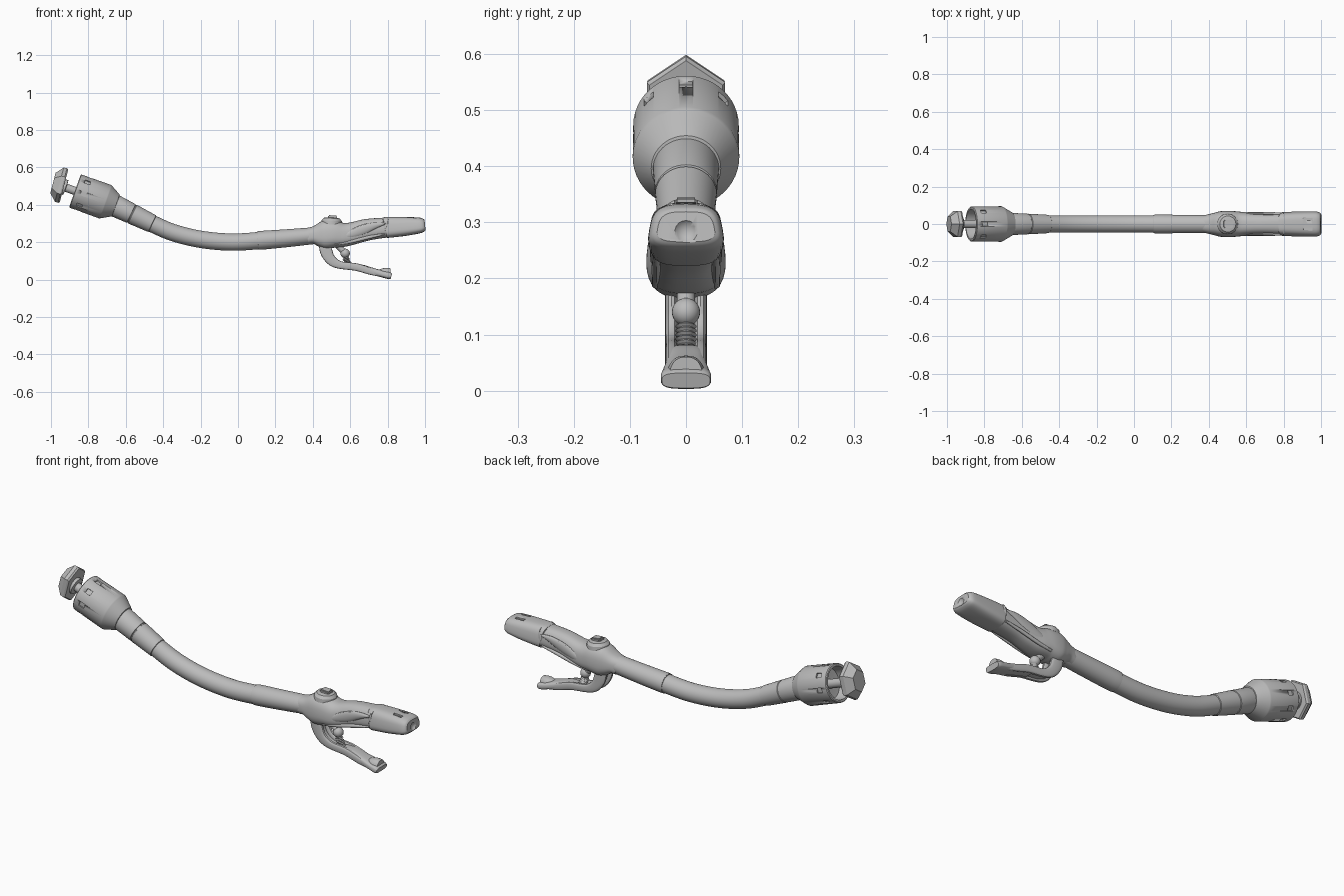
import bpy, bmesh, math
from mathutils import Vector, Matrix

if "Cube" in bpy.data.objects:
    bpy.data.objects.remove(bpy.data.objects["Cube"])

grey = bpy.data.materials.new("plain grey")
grey.diffuse_color = (0.5, 0.5, 0.5, 1)
grey.use_nodes = True
grey.node_tree.nodes["Principled BSDF"].inputs["Base Color"].default_value = grey.diffuse_color


def finish(name, bm, angle=32):
    bmesh.ops.recalc_face_normals(bm, faces=bm.faces)
    me = bpy.data.meshes.new(name)
    bm.to_mesh(me)
    bm.free()
    me.materials.append(grey)
    ob = bpy.data.objects.new(name, me)
    bpy.context.collection.objects.link(ob)
    bpy.ops.object.select_all(action='DESELECT')
    bpy.context.view_layer.objects.active = ob
    ob.select_set(True)
    bpy.ops.object.shade_smooth_by_angle(angle=math.radians(angle))
    return ob


def skin(bm, rings, closed=False):
    """Bridge rings of points with quads and cap both ends."""
    vs = [[bm.verts.new(p) for p in r] for r in rings]
    n = len(vs[0])
    for a, b in zip(vs, vs[1:]):
        for i in range(n):
            j = (i + 1) % n
            bm.faces.new((a[i], a[j], b[j], b[i]))
    bm.faces.new(vs[0])
    bm.faces.new(vs[-1][::-1])


def spline(keys, steps):
    out = []
    for i in range(len(keys) - 1):
        p = [Vector(keys[min(max(k, 0), len(keys) - 1)]) for k in (i - 1, i, i + 1, i + 2)]
        for s in range(steps):
            t = s / steps
            out.append(0.5 * (2 * p[1] + (p[2] - p[0]) * t + (2 * p[0] - 5 * p[1] + 4 * p[2] - p[3]) * t * t
                              + (3 * p[1] - p[0] - 3 * p[2] + p[3]) * t ** 3))
    return out + [Vector(keys[-1])]


def loft(name, keys, power=2.0, taper=0.0, steps=6, n=32, y=0.0, angle=32):
    """Sweep rounded sections (x, z, half height, half width) along the xz plane."""
    pts = spline(keys, steps)
    rings = []
    for i, k in enumerate(pts):
        a, b = pts[max(i - 1, 0)], pts[min(i + 1, len(pts) - 1)]
        t = Vector((b[0] - a[0], 0, b[1] - a[1])).normalized()
        up = Vector((-t.z, 0, t.x))
        ring = []
        for j in range(n):
            c, s = math.cos(math.tau * j / n), math.sin(math.tau * j / n)
            u = math.copysign(abs(c) ** (2 / power), c)
            v = math.copysign(abs(s) ** (2 / power), s)
            ring.append(Vector((k[0], y, k[1])) + up * v * k[2] + Vector((0, u * k[3] * (1 - taper * v), 0)))
        rings.append(ring)
    bm = bmesh.new()
    skin(bm, rings)
    return finish(name, bm, angle)


def frame(origin, axis):
    """Local x follows the axis, local y stays sideways."""
    x = Vector(axis).normalized()
    z = x.cross(Vector((0, 1, 0)))
    m = Matrix((x, Vector((0, 1, 0)), z)).transposed().to_4x4()
    m.translation = Vector(origin)
    return m


def revolve(name, origin, axis, profile, n=48, squash=1.0):
    m = frame(origin, axis)
    bm = bmesh.new()
    skin(bm, [[m @ Vector((t, r * squash * math.sin(math.tau * i / n), r * math.cos(math.tau * i / n)))
               for i in range(n)] for t, r in profile])
    return finish(name, bm)


def box(bm, m, center, size):
    bmesh.ops.create_cube(bm, size=1, matrix=m @ Matrix.Translation(center) @ Matrix.Diagonal((*size, 1)))


def cut(target, cutter):
    cutter.hide_render = True
    cutter.hide_set(True)
    mod = target.modifiers.new("cut", 'BOOLEAN')
    mod.operation, mod.object, mod.solver = 'DIFFERENCE', cutter, 'EXACT'


# Nozzle end: hexagonal plate, stem, hollow cup with slots around the rim
revolve("hex_plate", (-0.938, 0, 0.503), (-0.965, 0, 0.25),
        [(-0.008, 0.09), (0.0, 0.096), (0.018, 0.094), (0.053, 0.056)], n=6, squash=0.84)
cup_at, cup_axis = (-0.872, 0, 0.474), (0.94, 0, -0.335)
revolve("stem", cup_at, cup_axis, [(-0.072, 0.042), (-0.052, 0.042), (-0.05, 0.022), (0.08, 0.022)], n=24)
cup = revolve("cup", cup_at, cup_axis,
              [(0.06, 0.05), (0.058, 0.076), (0.0, 0.08), (0.0, 0.09), (0.004, 0.094),
               (0.172, 0.095), (0.178, 0.092), (0.232, 0.062), (0.236, 0.05)])
bm = bmesh.new()
base = frame(cup_at, cup_axis)
for i in range(8):
    box(bm, base @ Matrix.Rotation(i * math.tau / 8, 4, 'X'), (0.048, 0, 0.095), (0.03, 0.024, 0.016))
cut(cup, finish("slot_cutter", bm))

# Stepped collar between cup and hose
collar_axis = (0.9, 0, -0.436)
revolve("collar", (-0.672, 0, 0.402), collar_axis,
        [(-0.02, 0.055), (0.0, 0.06), (0.112, 0.055), (0.114, 0.052), (0.118, 0.052),
         (0.12, 0.055), (0.236, 0.049), (0.24, 0.044)])

# Curved hose and the straight sleeve leading to the handle
loft("hose", [(-0.47, 0.304, 0.046, 0.046), (-0.35, 0.252, 0.046, 0.046), (-0.2, 0.215, 0.046, 0.046),
              (-0.03, 0.2, 0.046, 0.046), (0.13, 0.21, 0.046, 0.046)])
loft("sleeve", [(0.112, 0.209, 0.046, 0.046), (0.117, 0.2093, 0.05, 0.05), (0.25, 0.22, 0.048, 0.049),
                (0.40, 0.234, 0.045, 0.048)], steps=4)

# Handle body: bulge at the trigger, slimmer grip, cap at the rear
loft("handle", [(0.37, 0.231, 0.043, 0.046), (0.40, 0.236, 0.046, 0.052), (0.435, 0.238, 0.065, 0.061),
                (0.465, 0.24, 0.076, 0.068), (0.51, 0.243, 0.074, 0.070), (0.56, 0.239, 0.065, 0.066),
                (0.61, 0.246, 0.06, 0.060), (0.69, 0.266, 0.058, 0.056), (0.80, 0.279, 0.053, 0.058)],
     power=2.6, taper=0.08, n=40)
cap = loft("rear_cap", [(0.79, 0.278, 0.054, 0.060), (0.80, 0.279, 0.056, 0.062), (0.89, 0.284, 0.051, 0.065),
                        (0.965, 0.289, 0.043, 0.065), (0.99, 0.291, 0.036, 0.060), (1.0, 0.292, 0.027, 0.050)],
           power=3.2, taper=0.12, n=40)
bm = bmesh.new()
for s in (-1, 1):
    box(bm, Matrix.Identity(4), (0.93, s * 0.025, 0.336), (0.05, 0.014, 0.02))
bmesh.ops.create_uvsphere(bm, u_segments=20, v_segments=10, radius=0.026, matrix=Matrix.Translation((1.017, 0, 0.285)))
cut(cap, finish("cap_cutter", bm))

# Leaf-shaped raised pads on both sides of the grip, and a lower ridge
for s, side in ((-1, "front"), (1, "back")):
    loft("grip_pad_" + side, [(0.53, 0.222, 0.003, 0.008), (0.58, 0.234, 0.018, 0.010),
                              (0.66, 0.264, 0.026, 0.010), (0.73, 0.288, 0.018, 0.010),
                              (0.79, 0.299, 0.003, 0.006)], y=s * 0.054, n=16)
    loft("grip_ridge_" + side, [(0.52, 0.188, 0.006, 0.008), (0.60, 0.202, 0.009, 0.008),
                                (0.70, 0.226, 0.009, 0.008), (0.785, 0.243, 0.005, 0.006)],
         y=s * 0.053, n=12)

# Thumb button on its raised collar
revolve("button_collar", (0.50, 0, 0.295), (0.05, 0, 1),
        [(0, 0.056), (0.02, 0.054), (0.033, 0.043), (0.036, 0.03)], n=32)
bm = bmesh.new()
box(bm, frame((0.505, 0, 0.333), (1, 0, -0.08)), (0, 0, 0), (0.05, 0.042, 0.02))
bmesh.ops.bevel(bm, geom=bm.edges[:], offset=0.005, segments=2, affect='EDGES')
finish("thumb_button", bm)

# Trigger: two curled rails joined by a thin web, ending in a wide foot
curl = [(0.462, 0.185, 0.03), (0.472, 0.15, 0.033), (0.487, 0.118, 0.029), (0.513, 0.092, 0.025),
        (0.555, 0.076, 0.020), (0.635, 0.066, 0.020), (0.715, 0.042, 0.018), (0.78, 0.026, 0.013)]
for s, side in ((-1, "front"), (1, "back")):
    loft("trigger_rail_" + side, [(*c, 0.011) for c in curl], power=2.8, y=s * 0.026, n=16)
loft("trigger_web", [(x, z - 0.004, h * 0.4, 0.028) for x, z, h in curl], power=3, n=20)
loft("trigger_lever", [(0.61, 0.068, 0.014, 0.030), (0.66, 0.061, 0.019, 0.033), (0.715, 0.045, 0.019, 0.036),
                       (0.77, 0.030, 0.018, 0.042), (0.805, 0.022, 0.019, 0.045), (0.82, 0.018, 0.014, 0.043)],
     power=3.2, n=28)
loft("foot_ridge", [(0.745, 0.040, 0.010, 0.022), (0.785, 0.045, 0.017, 0.030), (0.815, 0.044, 0.016, 0.026)],
     power=2.8, taper=0.3, n=20)

# Ball stop hanging from the handle, with its ribbed spring
bm = bmesh.new()
bmesh.ops.create_uvsphere(bm, u_segments=28, v_segments=16, radius=0.025,
                          matrix=Matrix.Translation((0.573, 0, 0.14)))
finish("ball_stop", bm)
revolve("ball_stem", (0.53, 0, 0.185), (0.7, 0, -0.7), [(0, 0.016), (0.05, 0.016)], n=20)
ribs = [(0.008 * i + d, r) for i in range(6) for d, r in ((0, 0.014), (0.004, 0.019))]
revolve("spring", (0.575, 0, 0.118), (0.35, 0, -0.94), ribs, n=24)
